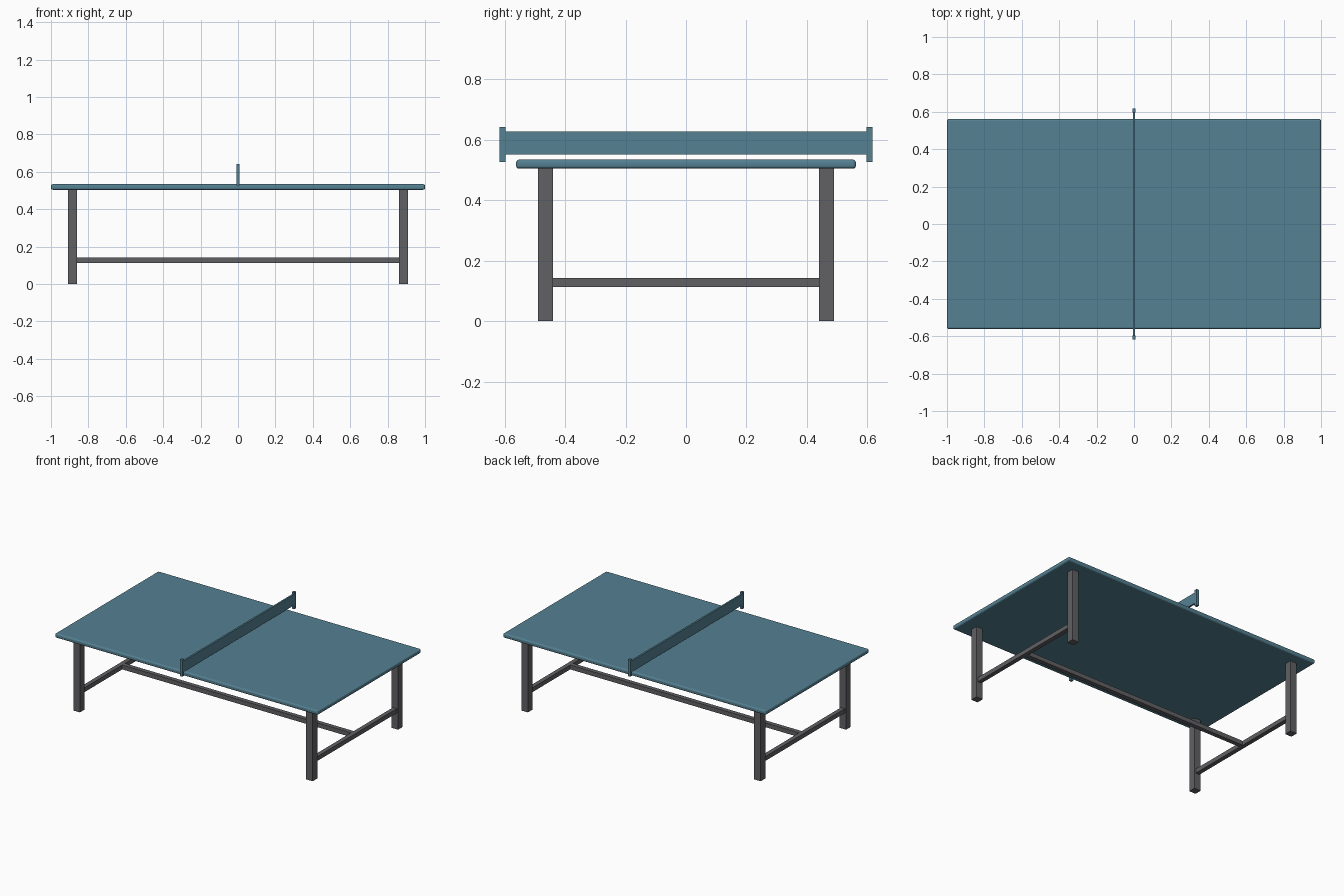
import bpy

if "Cube" in bpy.data.objects:
    bpy.data.objects.remove(bpy.data.objects["Cube"])

def material(name, rgb):
    m = bpy.data.materials.new(name)
    m.diffuse_color = (*rgb, 1)
    m.use_nodes = True
    m.node_tree.nodes["Principled BSDF"].inputs["Base Color"].default_value = m.diffuse_color
    return m

BLUE = material("table_blue", (0.09, 0.22, 0.29))
GREY = material("frame_grey", (0.12, 0.12, 0.13))

def box(name, center, size, mat, bevel=0):
    bpy.ops.mesh.primitive_cube_add(size=1, location=center)
    o = bpy.context.object
    o.name = name
    o.scale = size
    bpy.ops.object.transform_apply(location=False, rotation=False, scale=True)
    o.data.materials.append(mat)
    if bevel:
        b = o.modifiers.new("rounded_edges", 'BEVEL')
        b.width = bevel
        b.segments = 3
    return o

# Playing surface with softened edges
box("table_top", (0, 0, 0.519), (2.0, 1.124, 0.03), BLUE, 0.01)

# Four legs
for sx, side in ((-1, "left"), (1, "right")):
    for sy, end in ((-1, "front"), (1, "back")):
        box(f"{end}_{side}_leg", (sx * 0.885, sy * 0.464, 0.252), (0.05, 0.05, 0.504), GREY)
    # Cross rail joining the legs at this end
    box(f"{side}_cross_rail", (sx * 0.885, 0, 0.127), (0.03, 0.878, 0.03), GREY)

# Long stretcher between the cross rails
box("long_stretcher", (0, 0, 0.127), (1.74, 0.03, 0.03), GREY)

# Net and its end posts, just outside the table edges
box("net", (0, 0, 0.589), (0.012, 1.196, 0.075), BLUE)
for sy, end in ((-1, "front"), (1, "back")):
    box(f"{end}_net_post", (0, sy * 0.607, 0.584), (0.018, 0.02, 0.115), BLUE)
